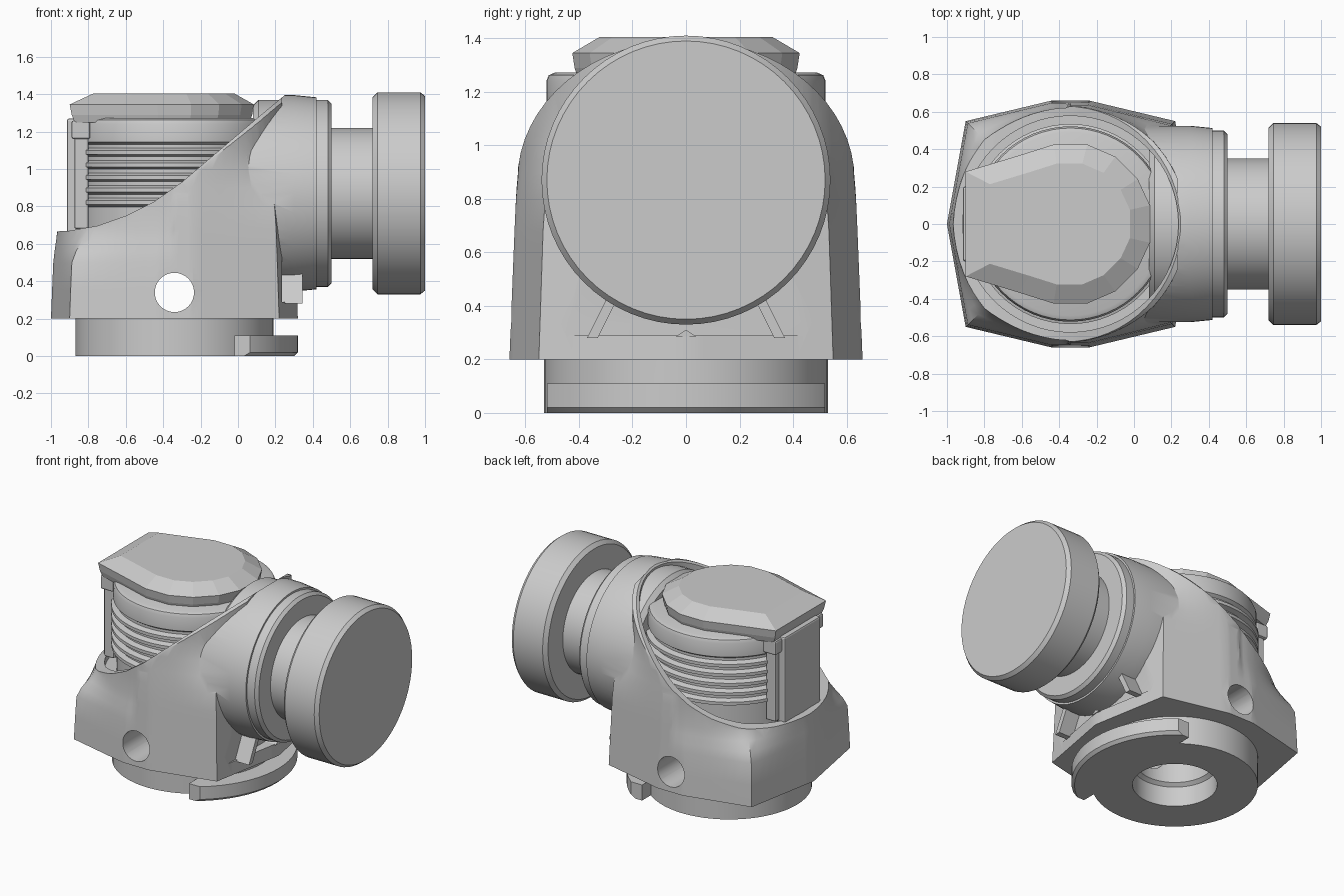
import bpy, bmesh
from math import sin, cos, pi, sqrt, hypot

if "Cube" in bpy.data.objects:
    bpy.data.objects.remove(bpy.data.objects["Cube"])

CX = -0.34      # vertical axis of the housing
CZ = 0.87       # height of the horizontal axis


def loft(name, loops):
    """Skin equal-length point loops and cap both ends."""
    bm = bmesh.new()
    rings = [[bm.verts.new(p) for p in lp] for lp in loops]
    n = len(rings[0])
    for a, b in zip(rings, rings[1:]):
        for i in range(n):
            bm.faces.new((a[i], a[(i + 1) % n], b[(i + 1) % n], b[i]))
    bm.faces.new(rings[0])
    bm.faces.new(rings[-1])
    bmesh.ops.recalc_face_normals(bm, faces=bm.faces)
    me = bpy.data.meshes.new(name)
    bm.to_mesh(me)
    bm.free()
    ob = bpy.data.objects.new(name, me)
    bpy.context.collection.objects.link(ob)
    return ob


def lathe(name, profile, axis='Z', seg=64):
    """Turn (radius, position) pairs about the vertical or horizontal axis."""
    ang = [2 * pi * i / seg for i in range(seg)]
    if axis == 'Z':
        return loft(name, [[(CX + r * cos(a), r * sin(a), h) for a in ang] for r, h in profile])
    return loft(name, [[(h, r * cos(a), CZ + r * sin(a)) for a in ang] for r, h in profile])


def box(name, x0, x1, y0, y1, z0, z1):
    return loft(name, [[(x0, y0, z), (x1, y0, z), (x1, y1, z), (x0, y1, z)] for z in (z0, z1)])


def boolean(ob, other, op):
    m = ob.modifiers.new("bool", 'BOOLEAN')
    m.operation, m.solver, m.object = op, 'EXACT', other
    bpy.context.view_layer.objects.active = ob
    bpy.ops.object.modifier_apply(modifier=m.name)
    bpy.data.objects.remove(other)


def bevel(ob, w):
    m = ob.modifiers.new("bevel", 'BEVEL')
    m.width, m.segments = w, 2


def smooth(t):
    t = max(0, min(1, t))
    return t * t * (3 - 2 * t)


# Housing: faceted base that becomes round towards the top
corners = [(0.66, 0), (0.56, 0.55), (0.1, 0.66), (-0.1, 0.66), (-0.56, 0.55),
           (-0.66, 0), (-0.56, -0.55), (-0.1, -0.66), (0.1, -0.66), (0.56, -0.55)]
outline = []
for (ax, ay), (bx, by) in zip(corners, corners[1:] + corners[:1]):
    outline += [(ax + (bx - ax) * k / 8, ay + (by - ay) * k / 8) for k in range(8)]
loops = []
for z in (0.2, 0.35, 0.5, 0.56, 0.62, 0.68, 0.8, 0.9, 1.0, 1.1, 1.45):
    taper = 1 - 0.06 * (z - 0.2)
    ring = []
    for px, py in outline:
        t = smooth((z - 0.48) / 0.27) if px < 0 else smooth((z - 0.75) / 0.4)
        d = hypot(px, py)
        k = taper * (1 - t) + t * 0.622 / d
        ring.append((CX + px * k, py * k, z))
    loops.append(ring)
housing = loft("housing", loops)

# Rounded roof shape of the housing
half = [(0.72, 0.1), (0.68, 0.6)] + [(0.63 * cos(a), CZ + 0.525 * sin(a))
                                     for a in [pi / 2 * i / 16 for i in range(16)]]
roof = half + [(0, CZ + 0.525)] + [(-y, z) for y, z in reversed(half)]
boolean(housing, loft("roof_cut", [[(x, y, z) for y, z in roof] for x in (-1.3, 0.8)]), 'INTERSECT')
boolean(housing, box("front_recess", 0.235, 0.8, -0.8, 0.8, 0.29, 1.6), 'DIFFERENCE')
boolean(housing, lathe("side_barrel", [(0.525, -0.1), (0.525, 0.3), (0.513, 0.42)], 'X'), 'UNION')

# Sweeping diagonal opening and round pocket
sweep = [(-1.2, 0.655), (-0.9, 0.67), (-0.75, 0.697), (-0.6, 0.75), (-0.45, 0.825), (-0.3, 0.93),
         (-0.1, 1.1), (0.1, 1.27), (0.25, 1.395), (0.25, 1.7), (-1.2, 1.7)]
boolean(housing, loft("sweep_cut", [[(x, y, z) for x, z in sweep] for y in (-1, 1)]), 'DIFFERENCE')
boolean(housing, lathe("pocket_cut", [(0.578, 0.63), (0.578, 1.7)]), 'DIFFERENCE')

# Base spigot, stepped bore and cross hole
boolean(housing, lathe("base_spigot", [(0.53, 0.0), (0.53, 0.25)]), 'UNION')
boolean(housing, lathe("bore_cut", [(0.27, -0.1), (0.27, 0.14), (0.245, 0.16), (0.245, 0.56)]), 'DIFFERENCE')
ring = [(CX + 0.105 * cos(2 * pi * i / 32), 0.34 + 0.105 * sin(2 * pi * i / 32)) for i in range(32)]
boolean(housing, loft("cross_hole", [[(x, y, z) for x, z in ring] for y in (-1, 1)]), 'DIFFERENCE')

# Curved locking lip under the front
lip = lathe("locking_lip", [(0.64, 0.0), (0.66, 0.02), (0.66, 0.11)])
boolean(lip, box("lip_trim", -0.02, 0.5, -0.52, 0.52, -0.1, 0.3), 'INTERSECT')
boolean(lip, lathe("lip_inner", [(0.5, -0.1), (0.5, 0.3)]), 'DIFFERENCE')

# Gussets and small nub below the barrel
for s, side in ((1, "left"), (-1, "right")):
    pts = [(0.33, 0.28), (0.37, 0.28), (0.29, 0.44), (0.25, 0.44)]
    loft("gusset_" + side, [[(x, s * y, z) for y, z in pts] for x in (0.2, 0.345)])
loft("centre_nub", [[(x, -0.04, 0.285), (x, 0.04, 0.285), (x, 0.0, 0.31)] for x in (0.2, 0.32)])

# Horizontal sleeve, neck and knob
sleeve = lathe("sleeve", [(0.47, 0.08), (0.5, 0.11), (0.5, 0.48), (0.48, 0.5)], 'X')
neck = lathe("neck", [(0.35, 0.45), (0.35, 0.75)], 'X')
knob = lathe("knob", [(0.515, 0.72), (0.54, 0.745), (0.54, 0.975), (0.52, 1.0)], 'X')

# Ribbed vertical core
prof = [(0.5, 0.6), (0.5, 0.79)]
for i in range(5):
    z = 0.81 + i * 0.067
    prof += [(0.5, z - 0.012), (0.535, z), (0.535, z + 0.022), (0.5, z + 0.034)]
prof += [(0.5, 1.13), (0.522, 1.145), (0.522, 1.24), (0.513, 1.262), (0.49, 1.272)]
core = lathe("ribbed_core", prof)

# Chamfered cap
edge = [(-0.9, 0.28), (-0.62, 0.365), (-0.43, 0.425), (-0.25, 0.425), (-0.1, 0.36), (0.02, 0.24), (0.085, 0.1)]
edge += [(x, -y) for x, y in reversed(edge)]
cap = loft("cap", [[(-0.36 + (x + 0.36) * k, y * k, z) for x, y in edge]
                   for k, z in ((0.95, 1.25), (0.98, 1.29), (1, 1.345), (0.76, 1.405))])

# Rear latch plate with end clips
plate = box("latch_plate", -0.915, -0.8, -0.2, 0.2, 0.66, 1.27)
bevel(plate, 0.012)
for s, side in ((1, "left"), (-1, "right")):
    clip = box("latch_clip_" + side, -0.89, -0.79, s * 0.22 - 0.05, s * 0.22 + 0.05, 1.16, 1.26)
    bevel(clip, 0.012)
    rail = box("latch_rail_" + side, -0.875, -0.8, s * 0.225 - 0.025, s * 0.225 + 0.025, 0.68, 1.2)
    bevel(rail, 0.01)

# Smooth shading with sharp edges on the turned parts
for ob in (housing, lip, sleeve, neck, knob, core):
    bpy.ops.object.select_all(action='DESELECT')
    ob.select_set(True)
    bpy.context.view_layer.objects.active = ob
    bpy.ops.object.shade_smooth_by_angle(angle=0.5)
